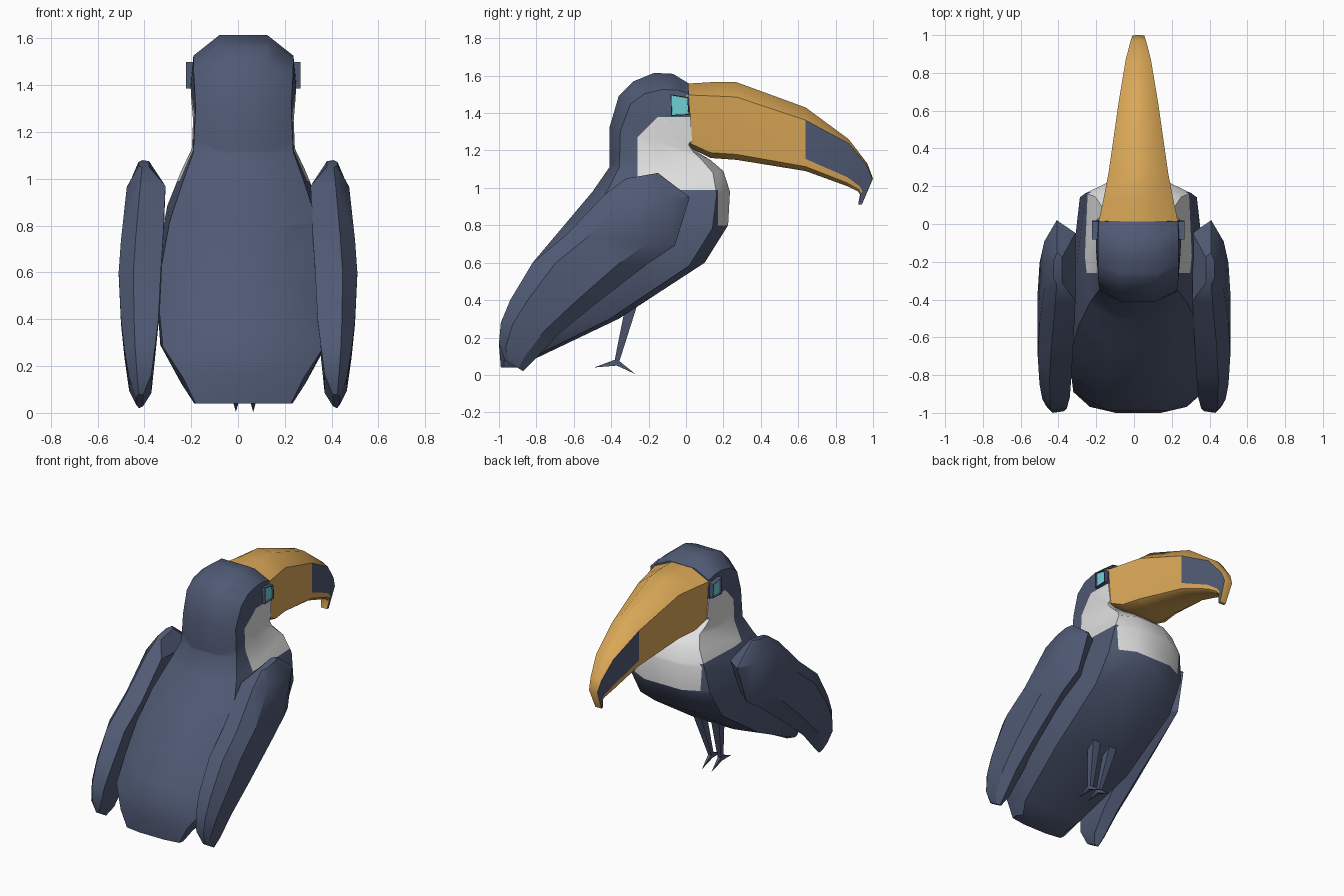
import bpy
import bmesh
import math
from mathutils import Vector

old = bpy.data.objects.get("Cube")
if old:
    bpy.data.objects.remove(old, do_unlink=True)


def material(name, rgb):
    mat = bpy.data.materials.new(name)
    mat.use_nodes = True
    mat.diffuse_color = (*rgb, 1)
    mat.node_tree.nodes["Principled BSDF"].inputs["Base Color"].default_value = (*rgb, 1)
    return mat


NAVY = material("navy feathers", (0.08, 0.102, 0.175))
WHITE = material("white throat", (0.74, 0.74, 0.74))
GOLD = material("golden beak", (0.70, 0.39, 0.095))
TEAL = material("teal eye", (0.16, 0.64, 0.67))


def finish(bm, name, materials, angle=40):
    """Turn a bmesh into a shaded object."""
    bmesh.ops.recalc_face_normals(bm, faces=bm.faces[:])
    mesh = bpy.data.meshes.new(name)
    bm.to_mesh(mesh)
    bm.free()
    obj = bpy.data.objects.new(name, mesh)
    bpy.context.collection.objects.link(obj)
    for mat in materials:
        mesh.materials.append(mat)
    bpy.ops.object.select_all(action="DESELECT")
    obj.select_set(True)
    bpy.context.view_layer.objects.active = obj
    bpy.ops.object.shade_smooth_by_angle(angle=math.radians(angle))
    return obj


def loft(rings, rule=None):
    """Skin closed rings of points; rule(ring, column) picks a material."""
    bm = bmesh.new()
    loops = [[bm.verts.new(p) for p in ring] for ring in rings]
    n = len(loops[0])
    for r, (a, b) in enumerate(zip(loops, loops[1:])):
        for c in range(n):
            d = (c + 1) % n
            face = bm.faces.new((a[c], a[d], b[d], b[c]))
            face.material_index = rule(r, c) if rule else 0
    bm.faces.new(loops[0])
    bm.faces.new(loops[-1][::-1])
    return bm


CENTRE = 0.023


def section(top, bottom, half, chamfer, flat, shape):
    """Symmetric ring between two profile points; shape holds (depth, width)."""
    top, bottom = Vector((CENTRE, *top)), Vector((CENTRE, *bottom))
    side = [(top.lerp(bottom, u), w * half)
            for u, w in [(0, flat), (chamfer, shape[0])] + shape[1]]
    right = [p + Vector((w, 0, 0)) for p, w in side]
    left = [p - Vector((w, 0, 0)) for p, w in reversed(side)]
    return right + left


# Head: back outline, front outline, half width, chamfer depth
head_profile = [
    ((0.012, 1.56), (0.035, 1.22), 0.22, 0.16),
    ((-0.07, 1.61), (0.035, 1.215), 0.223, 0.22),
    ((-0.17, 1.615), (0.035, 1.21), 0.225, 0.22),
    ((-0.28, 1.57), (0.04, 1.205), 0.225, 0.18),
    ((-0.36, 1.49), (0.05, 1.2), 0.223, 0.15),
    ((-0.41, 1.32), (0.08, 1.18), 0.215, 0.12),
]
# Torso and tail, narrower towards the breast
torso_profile = [
    ((-0.41, 1.11), (0.13, 1.15), 0.22, 0.1),
    ((-0.5, 0.98), (0.2, 1.09), 0.265, 0.12),
    ((-0.66, 0.79), (0.235, 0.98), 0.325, 0.14),
    ((-0.82, 0.6), (0.225, 0.8), 0.36, 0.16),
    ((-0.94, 0.4), (0.1, 0.6), 0.37, 0.16),
    ((-0.99, 0.28), (-0.36, 0.3), 0.355, 0.16),
    ((-1.0, 0.16), (-0.8, 0.09), 0.265, 0.16),
    ((-0.99, 0.04), (-0.89, 0.04), 0.21, 0.16),
]
head_shape = (0.95, [(0.5, 1), (0.92, 0.95), (1, 0.45)])
torso_shape = (0.97, [(0.5, 1), (0.92, 0.86), (1, 0.4)])
bm = loft([section(*row, 0.45, head_shape) for row in head_profile]
          + [section(*row, 0.45, torso_shape) for row in torso_profile])

# Cut the edges of the white throat patch, then colour inside them
for point, normal in [((0, 0, 1.38), (0, 0, 1)), ((0, 0, 0.99), (0, 0, 1)),
                      ((0, 0, 0.8), (0, 0, 1)), ((0, -0.26, 0), (0, 1, 0)),
                      ((0, 0.17, 0), (0, 1, 0)), ((0, -0.26, 1.27), (0, 1, -1))]:
    bmesh.ops.bisect_plane(bm, geom=bm.verts[:] + bm.edges[:] + bm.faces[:],
                           plane_co=point, plane_no=normal)
for face in bm.faces:
    _, y, z = face.calc_center_median()
    throat = 0.99 < z < 1.38 and y > -0.26 and y - z > -1.53
    breast = y > 0.17 and 0.8 < z < 1
    face.material_index = int(throat or breast)
finish(bm, "body", [NAVY, WHITE])

# Beak: top outline, bottom outline, half width, chamfer depth
beak_profile = [
    ((0.0, 1.557), (0.0, 1.225), 0.213, 0.18),
    ((0.13, 1.565), (0.13, 1.16), 0.185, 0.18),
    ((0.27, 1.565), (0.27, 1.15), 0.158, 0.19),
    ((0.64, 1.43), (0.64, 1.09), 0.105, 0.2),
    ((0.87, 1.26), (0.86, 1.01), 0.067, 0.09),
    ((0.97, 1.13), (0.92, 0.98), 0.042, 0.07),
    ((1.0, 1.05), (0.93, 0.965), 0.032, 0.05),
    ((0.94, 0.91), (0.92, 0.91), 0.024, 0.05),
]
beak_shape = (1, [(0.81, 1), (0.93, 0.98), (1, 0.7)])
PATCH_COLUMNS = (1, 7)
HOOK_COLUMNS = (1, 2, 6, 7)


def beak_colour(ring, column):
    hook = ring == len(beak_profile) - 2 and column in HOOK_COLUMNS
    return int(hook or (ring > 2 and column in PATCH_COLUMNS))


finish(loft([section(*row, 0.37, beak_shape) for row in beak_profile],
            beak_colour), "beak", [GOLD, NAVY], 44)

# Wings: rear edge, leading edge, outer x, inner x
wing_profile = [
    ((-0.32, 1.05), (-0.15, 1.08), 0.425, 0.38),
    ((-0.43, 0.97), (0.02, 0.95), 0.475, 0.31),
    ((-0.64, 0.75), (-0.06, 0.69), 0.5, 0.32),
    ((-0.82, 0.6), (-0.21, 0.59), 0.51, 0.33),
    ((-0.94, 0.4), (-0.49, 0.375), 0.5, 0.34),
    ((-0.99, 0.28), (-0.68, 0.22), 0.485, 0.355),
    ((-1.0, 0.17), (-0.82, 0.07), 0.465, 0.37),
    ((-0.97, 0.08), (-0.87, 0.02), 0.435, 0.405),
]


def wing_ring(rear, lead, outer, inner, side):
    """Blade section: blunt at the rear, pointed at the leading edge."""
    rear, lead = Vector((0, *rear)), Vector((0, *lead))
    thick = outer - inner
    shape = [(0.05, 0), (0, 0.65), (0.2, 1), (0.75, 1), (1, 0.6), (0.85, 0)]
    return [rear.lerp(lead, u) + Vector((side * (inner + w * thick), 0, 0))
            for u, w in shape]


for side, label in ((1, "left"), (-1, "right")):
    finish(loft([wing_ring(*row, side) for row in wing_profile]),
           label + "_wing", [NAVY], 30)

# Eyes: shallow boxes with a recessed coloured pane
for side, label in ((1, "left"), (-1, "right")):
    bm = bmesh.new()
    outline = [(-0.082, 1.5), (0.012, 1.485), (0.018, 1.39), (-0.08, 1.385)]
    rings = [[bm.verts.new((CENTRE + side * x, y, z)) for y, z in outline]
             for x in (0.19, 0.245)]
    for c in range(4):
        d = (c + 1) % 4
        bm.faces.new((rings[0][c], rings[0][d], rings[1][d], rings[1][c]))
    bm.faces.new(rings[0])
    pane = bm.faces.new(rings[1])
    bmesh.ops.recalc_face_normals(bm, faces=bm.faces[:])
    bmesh.ops.inset_region(bm, faces=[pane], thickness=0.006)
    bmesh.ops.inset_region(bm, faces=[pane], thickness=0.001, depth=-0.012)
    pane.material_index = 1
    finish(bm, label + "_eye", [NAVY, TEAL], 20)


def strut(points, widths):
    """Square tapering bar through a few points."""
    corners = [(-1, -1), (1, -1), (1, 1), (-1, 1)]
    return loft([[Vector(p) + Vector((a * w, b * w, 0)) for a, b in corners]
                 for p, w in zip(points, widths)])


# Legs with a front and a back toe
for side, label in ((1, "left"), (-1, "right")):
    ankle = Vector((0.028 + side * 0.037, -0.37, 0.07))
    hip = (0.028 + side * 0.075, -0.28, 0.42)
    finish(strut([hip, ankle], [0.034, 0.013]), label + "_leg", [NAVY])
    for toe, tip in (("front", (-0.27, 0.004)), ("back", (-0.49, 0.04))):
        bm = bmesh.new()
        base = [ankle + Vector((x, 0, z)) for x in (-0.013, 0.013) for z in (-0.02, 0.015)]
        points = [bm.verts.new(p) for p in base + [(ankle.x, *tip)]]
        bmesh.ops.convex_hull(bm, input=points)
        finish(bm, label + "_" + toe + "_toe", [NAVY])
